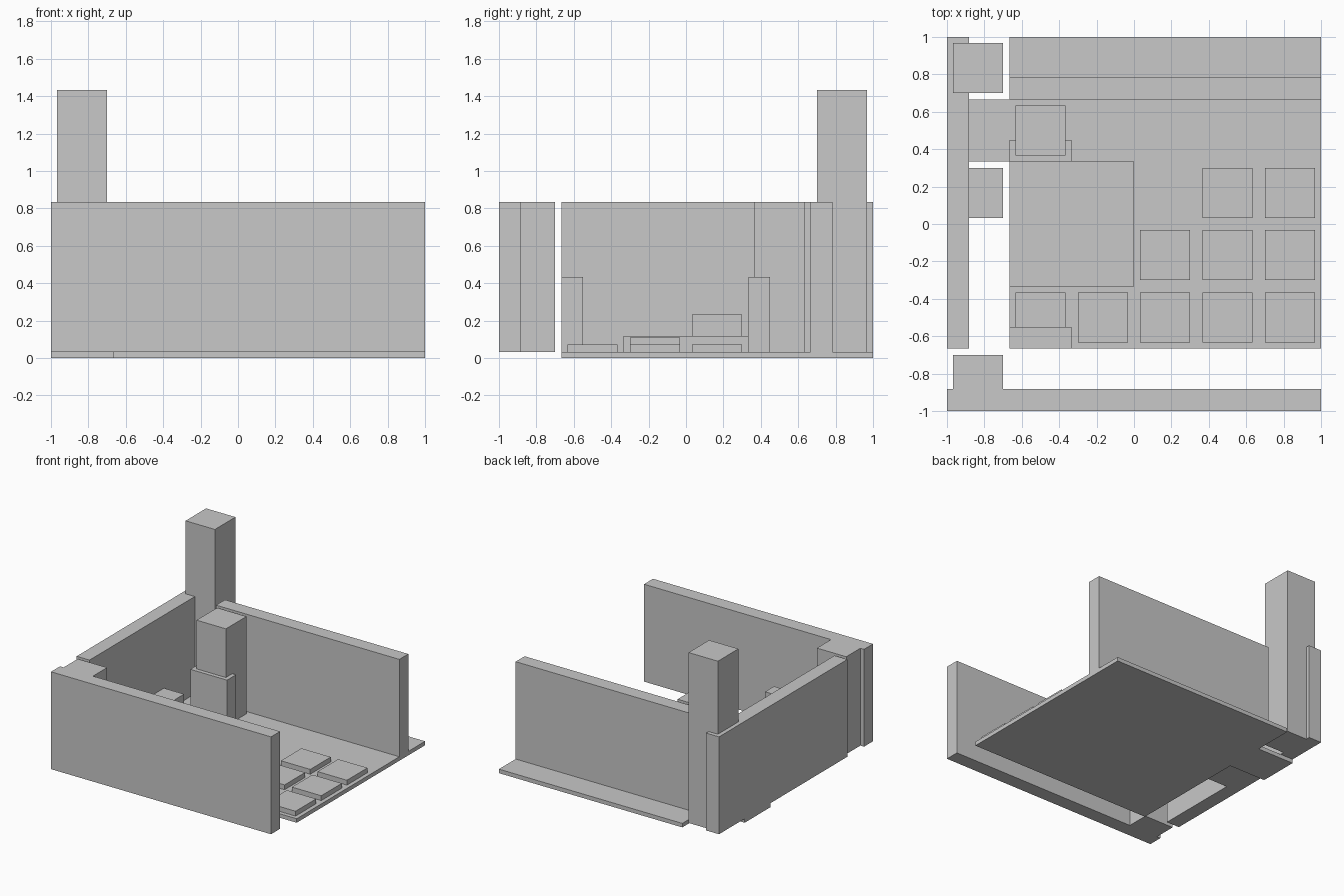
import bpy

if "Cube" in bpy.data.objects:
    bpy.data.objects.remove(bpy.data.objects["Cube"])

grey = bpy.data.materials.new("light grey")
grey.diffuse_color = (0.58, 0.58, 0.58, 1)
grey.use_nodes = True
grey.node_tree.nodes["Principled BSDF"].inputs["Base Color"].default_value = grey.diffuse_color

T = 1 / 3        # grid cell size
FLOOR = 0.033    # top of the floor slab
WALL = 0.833     # top of the walls


def box(name, x0, x1, y0, y1, z0, z1):
    """Axis-aligned box between two corners."""
    bpy.ops.mesh.primitive_cube_add(
        size=1, location=((x0 + x1) / 2, (y0 + y1) / 2, (z0 + z1) / 2))
    ob = bpy.context.object
    ob.name = name
    ob.scale = (x1 - x0, y1 - y0, z1 - z0)
    bpy.ops.object.transform_apply(location=False, rotation=False, scale=True)
    ob.data.materials.append(grey)
    return ob


def cell_block(name, col, row, top):
    """Square block inset in a grid cell, standing at floor height."""
    x, y, h = (col - 2.5) * T, (row - 2.5) * T, 0.4 * T
    return box(name, x - h, x + h, y - h, y + h, FLOOR, top)


# Floor slab and the doorway tab reaching under the left wall
box("floor", -2 * T, 1, -2 * T, 1, 0, FLOOR)
box("floor_tab", -1, -2 * T, T, 2 * T, 0, FLOOR)

# Walls
box("front_wall", -1, 1, -1, -0.883, FLOOR, WALL)
box("left_wall", -1, -0.883, -2 * T, 1, FLOOR, WALL)
box("back_wall", -2 * T, 1, 2 * T, 0.783, FLOOR, WALL)

# Raised platform and low parapets
box("platform", -2 * T, 0, -T, T, FLOOR, 0.117)
box("back_parapet", -2 * T, -T, T, 0.45, FLOOR, 0.433)
box("front_parapet", -2 * T, -T, -2 * T, -0.55, FLOOR, 0.433)

# Pillars
cell_block("front_pillar", 0, 0, WALL)
cell_block("tower", 0, 5, 1.433)
cell_block("inner_pillar", 1, 4, WALL)
cell_block("low_block", 0, 3, 0.233)

# Floor tiles
for col in range(1, 6):
    cell_block("front_tile", col, 1, 0.073)
for col in (3, 4, 5):
    cell_block("middle_tile", col, 2, 0.11 if col == 3 else 0.073)
for col in (4, 5):
    cell_block("back_tile", col, 3, 0.073)
